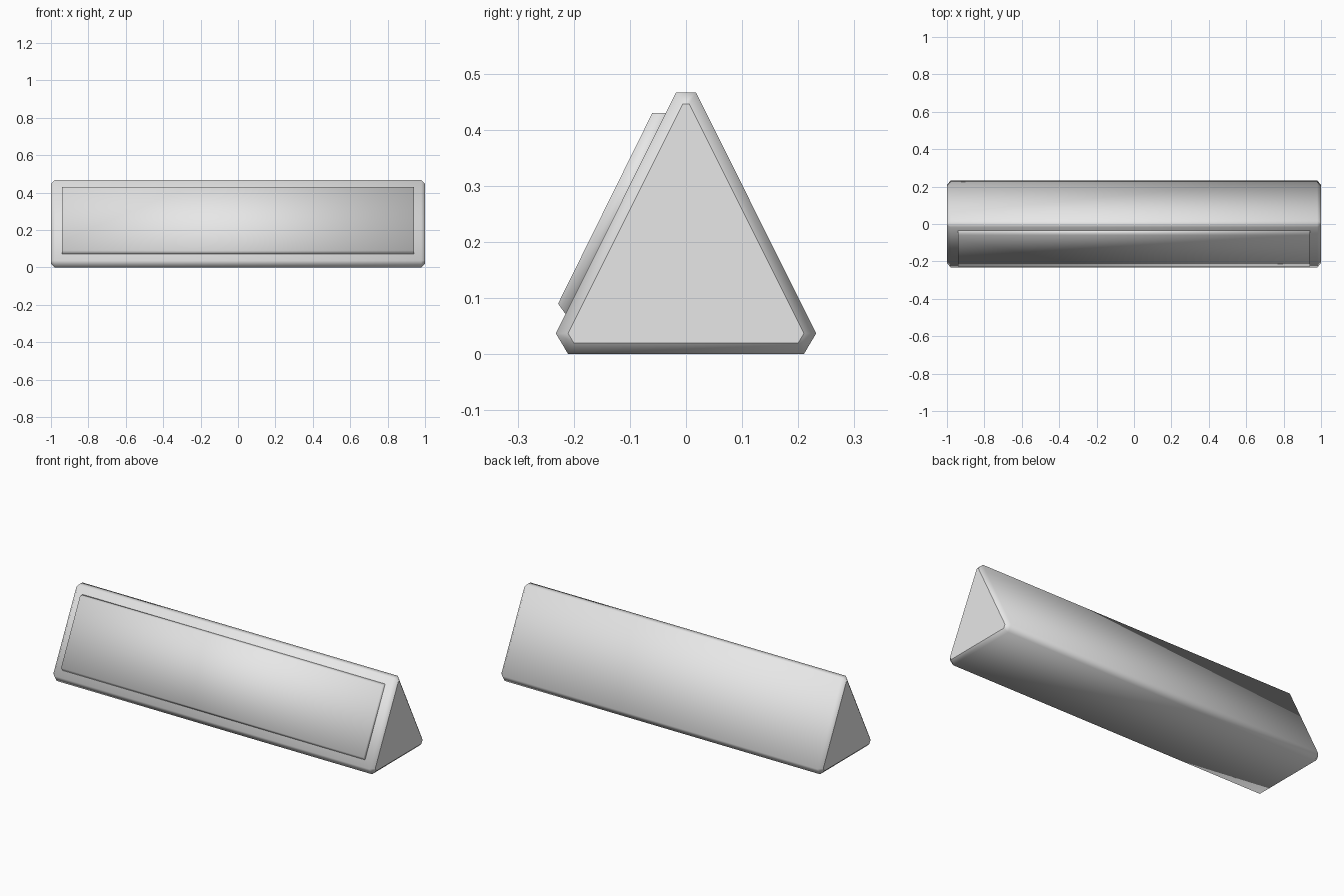
import bpy, bmesh
from math import radians

cube = bpy.data.objects.get("Cube")
if cube:
    bpy.data.objects.remove(cube, do_unlink=True)

# Single grey finish
grey = bpy.data.materials.new("light_grey")
grey.use_nodes = True
colour = (0.8, 0.8, 0.8, 1)
grey.diffuse_color = colour
grey.node_tree.nodes["Principled BSDF"].inputs["Base Color"].default_value = colour


def loft(name, sections, sharp_angle, sharp_caps):
    """Join matching (x, [(y, z), ...]) cross-sections into a capped solid."""
    bm = bmesh.new()
    rings = [[bm.verts.new((x, y, z)) for y, z in pts] for x, pts in sections]
    for a, b in zip(rings, rings[1:]):
        n = len(a)
        for i in range(n):
            j = (i + 1) % n
            bm.faces.new((a[i], a[j], b[j], b[i]))
    caps = [bm.faces.new(rings[0]), bm.faces.new(rings[-1])]
    bmesh.ops.recalc_face_normals(bm, faces=bm.faces[:])
    for face in bm.faces:
        face.smooth = True
    for edge in bm.edges:
        edge.smooth = edge.calc_face_angle() < sharp_angle
    if sharp_caps:
        for cap in caps:
            for edge in cap.edges:
                edge.smooth = False
    mesh = bpy.data.meshes.new(name)
    bm.to_mesh(mesh)
    bm.free()
    mesh.materials.append(grey)
    obj = bpy.data.objects.new(name, mesh)
    bpy.context.collection.objects.link(obj)
    return obj


def mirrored(half):
    """Complete a profile given its +y half from bottom to top."""
    return half + [(-y, z) for y, z in reversed(half)]


# Triangular bar with chamfered edges and ends
outer = mirrored([(0.21, 0), (0.232, 0.037), (0.018, 0.466)])
inner = mirrored([(0.2, 0.02), (0.21, 0.037), (0.0056, 0.446)])
loft("body", [(-1, inner), (-0.98, outer), (0.98, outer), (1, inner)],
     radians(50), True)

# Raised plate on the sloping front
plate = [(-0.06, 0.43), (-0.228, 0.09), (-0.205, 0.058), (-0.02, 0.43)]
loft("front_plate", [(-0.94, plate), (0.94, plate)], radians(180), False)
